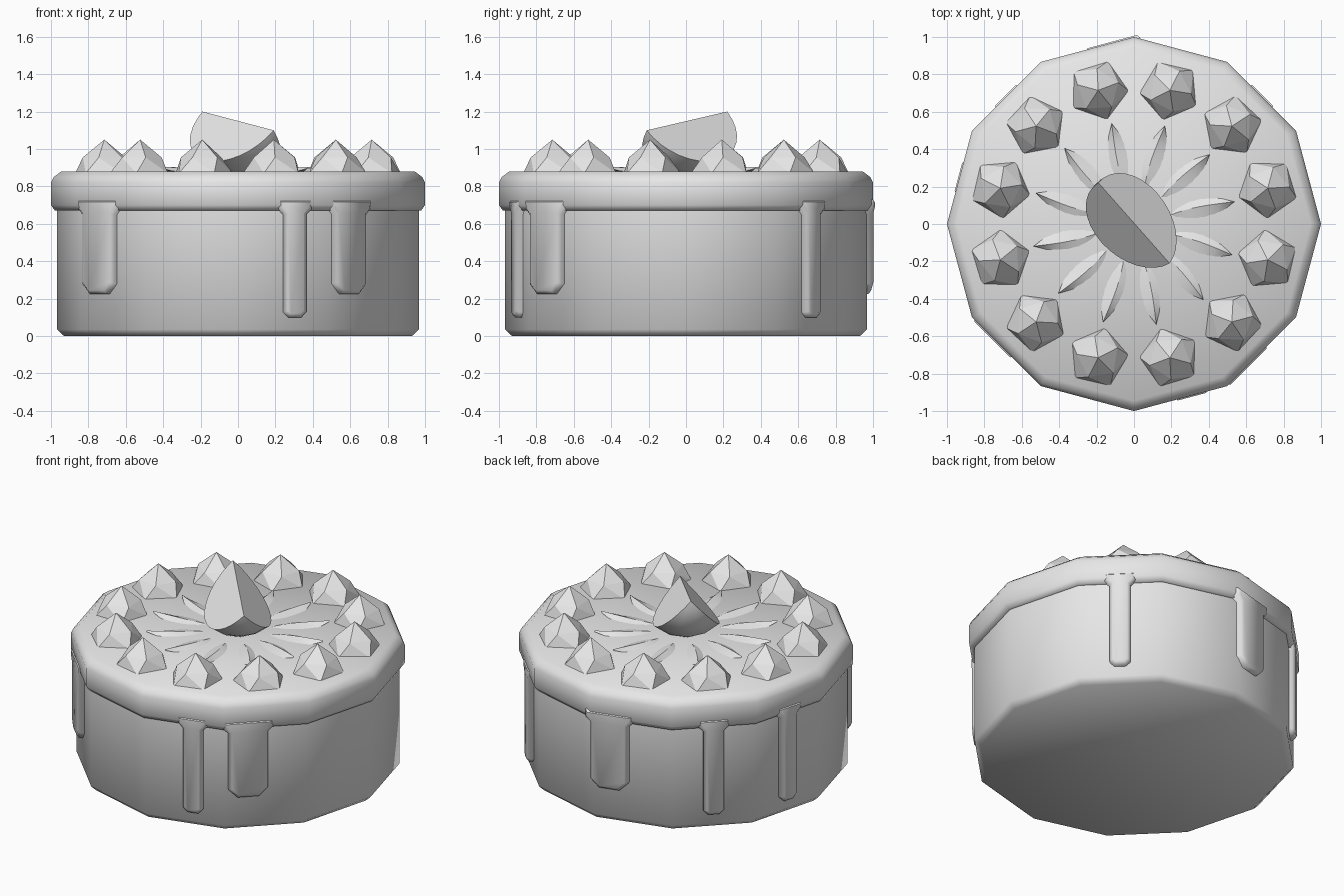
import bpy, bmesh
from math import sin, cos, pi, radians
from mathutils import Matrix, Vector

cube = bpy.data.objects.get("Cube")
if cube:
    bpy.data.objects.remove(cube, do_unlink=True)

grey = bpy.data.materials.new("plain_grey")
grey.use_nodes = True
COLOUR = (0.8, 0.8, 0.8, 1)
grey.diffuse_color = COLOUR
grey.node_tree.nodes["Principled BSDF"].inputs["Base Color"].default_value = COLOUR

SIDES = 12
TOP = 0.88


def finish(name, bm, angle=None):
    """Turn a bmesh into an object, smoothed below the given angle."""
    bmesh.ops.recalc_face_normals(bm, faces=bm.faces)
    mesh = bpy.data.meshes.new(name)
    bm.to_mesh(mesh)
    bm.free()
    mesh.materials.append(grey)
    obj = bpy.data.objects.new(name, mesh)
    bpy.context.collection.objects.link(obj)
    if angle:
        bpy.ops.object.select_all(action="DESELECT")
        obj.select_set(True)
        bpy.context.view_layer.objects.active = obj
        bpy.ops.object.shade_smooth_by_angle(angle=radians(angle))
    return obj


def bridge(bm, a, b):
    """Join two closed rings with quads."""
    n = len(a)
    for i in range(n):
        j = (i + 1) % n
        bm.faces.new((a[i], a[j], b[j], b[i]))


def lathe(name, profile):
    """Twelve-sided solid from (radius, height) points."""
    bm = bmesh.new()
    rings = [[bm.verts.new((r * cos(2 * pi * i / SIDES), r * sin(2 * pi * i / SIDES), z))
              for i in range(SIDES)] for r, z in profile]
    for a, b in zip(rings, rings[1:]):
        bridge(bm, a, b)
    bm.faces.new(rings[0])
    bm.faces.new(rings[-1])
    return finish(name, bm, 60)


# Sponge and icing cap
lathe("cake_body", [(0.93, 0), (0.967, 0.035), (0.967, 0.7)])
lathe("icing_cap", [(0.96, 0.67), (0.98, 0.672), (1, 0.7), (1, 0.82), (0.985, 0.85), (0.945, TOP)])


def drip(name, face_angle, offset, half, bottom, chamfer):
    """Icing run lying on one side of the cake, flared where it meets the cap."""
    side = [(half - chamfer, bottom), (half, bottom + chamfer), (half, 0.65),
            (half + 0.03, 0.68), (half + 0.03, 0.73)]
    outline = side + [(-u, z) for u, z in reversed(side)]
    bm = bmesh.new()
    face = bm.faces.new([bm.verts.new((0.9, u + offset, z)) for u, z in outline])
    out = bmesh.ops.extrude_face_region(bm, geom=[face])["geom"]
    bmesh.ops.translate(bm, vec=(0.055, 0, 0),
                        verts=[v for v in out if isinstance(v, bmesh.types.BMVert)])
    front = [f for f in out if isinstance(f, bmesh.types.BMFace)]
    bmesh.ops.recalc_face_normals(bm, faces=bm.faces)
    bmesh.ops.inset_region(bm, faces=front, thickness=0.02, depth=0.017)
    bm.transform(Matrix.Rotation(radians(face_angle), 4, "Z"))
    finish(name, bm, 50)


# Drips: side of the cake, shift along it
for i, (angle, shift) in enumerate([(-75, 0.06), (45, 0), (135, 0), (165, 0)]):
    drip(f"thin_drip_{i + 1}", angle, shift, 0.062, 0.1, 0.028)
for i, (angle, shift) in enumerate([(-45, -0.106), (225, -0.1), (105, -0.14)]):
    drip(f"wide_drip_{i + 1}", angle, shift, 0.12, 0.225, 0.055)

# Twisted five-sided cream dollops around the rim
for k in range(SIDES):
    bm = bmesh.new()
    rings = []
    for r, z, twist in [(0.165, TOP - 0.01, 0), (0.115, 0.955, 22)]:
        rings.append([bm.verts.new((r * cos(a), r * sin(a), z))
                      for a in (radians(38 + twist + 72 * i) for i in range(5))])
    bridge(bm, *rings)
    bm.faces.new(rings[0])
    tip = bm.verts.new((0, 0, 1.05))
    for i in range(5):
        bm.faces.new((rings[1][i], rings[1][(i + 1) % 5], tip))
    # split the twisted sides cleanly
    bmesh.ops.triangulate(bm, faces=[f for f in bm.faces if len(f.verts) == 4])
    bm.transform(Matrix.Rotation(radians(15 + 30 * k), 4, "Z") @ Matrix.Translation((0.74, 0, 0)))
    finish(f"cream_dollop_{k + 1}", bm)

# Low leaf-shaped petals, steeper on one side
STEPS = 8
for k in range(SIDES):
    bm = bmesh.new()
    rows = []
    for s in range(STEPS + 1):
        t = s / STEPS
        r = 0.18 + 0.37 * t
        swell = sin(pi * t ** 0.8)
        crest = TOP - 0.005 + 0.03 * t ** 0.5
        low = TOP - 0.008 + 0.025 * t ** 6
        rows.append([bm.verts.new(p) for p in
                     ((r, -0.07 * swell, low), (r, 0.015 * swell, crest), (r, 0.075 * swell, low))])
    for a, b in zip(rows, rows[1:]):
        bridge(bm, a, b)
    bmesh.ops.remove_doubles(bm, verts=bm.verts, dist=0.0005)
    bm.transform(Matrix.Rotation(radians(12.5 + 30 * k), 4, "Z"))
    finish(f"petal_{k + 1}", bm, 30)

# Fruit wedge: straight edge on top, round rind below
R, ARC, SPREAD, BANDS = 0.292, 16, radians(43), 4
bm = bmesh.new()
poles = [bm.verts.new((x, 0, 0)) for x in (R, -R)]
arcs = []
for b in range(BANDS + 1):
    a = -SPREAD + 2 * SPREAD * b / BANDS
    arc = []
    for i in range(1, ARC):
        p = pi * i / ARC
        arc.append(bm.verts.new((R * cos(p), R * sin(p) * sin(a), -R * sin(p) * cos(a))))
    arcs.append([poles[0]] + arc + [poles[1]])
for a, b in zip(arcs, arcs[1:]):
    for i in range(ARC):
        corners = list(dict.fromkeys((a[i], a[i + 1], b[i + 1], b[i])))
        bm.faces.new(corners)
bm.faces.new(arcs[0])
bm.faces.new(arcs[-1])
bm.transform(Matrix.Translation(Vector((0, 0.005, 1.15)))
             @ Matrix.Rotation(radians(131.5), 4, "Z") @ Matrix.Rotation(radians(-9.9), 4, "Y"))
finish("fruit_wedge", bm, 35)
